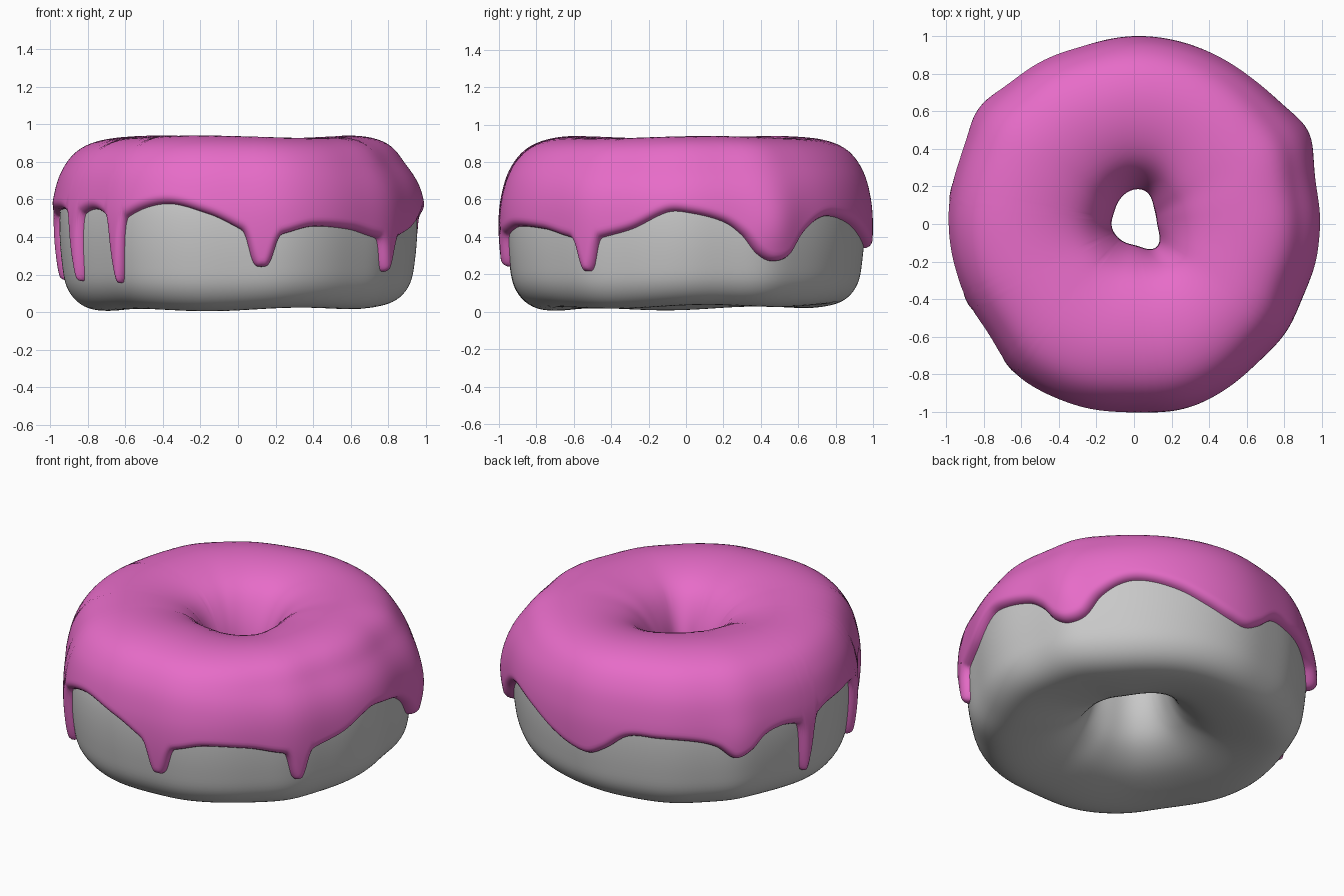
import bpy, math
from mathutils import Vector

if "Cube" in bpy.data.objects:
    bpy.data.objects.remove(bpy.data.objects["Cube"])

# Outline tables: alternating angle in degrees, value
OUTLINE = [0, 1.0, 14, .99, 28, 1.03, 38, 1.01, 60, 1.0, 90, 1.0, 105, .985, 120, 1.0, 134, 1.0, 143, 1.02,
           152, 1.0, 165, .99, 180, .995, 200, .985, 212, .975, 222, .985, 231, 1.02, 250, 1.03, 270, 1.0,
           285, 1.02, 300, 1.005, 313, .985, 325, .995, 336, .975, 348, .99]
HOLE = [0, .12, 45, .14, 65, .185, 90, .185, 120, .15, 150, .12, 180, .12, 225, .11, 270, .11, 290, .13,
        313, .18, 340, .14]
EDGE = [0, .53, 12, .48, 18, .41, 23, .31, 28, .27, 34, .30, 39, .41, 46, .49, 53, .51, 65, .47, 76, .40,
        84, .355, 91, .34, 97, .39, 105, .485, 115, .495, 127, .485, 135, .45, 141, .375, 147, .41,
        152, .48, 158, .505, 164, .51, 180, .54, 215, .55, 232, .53, 248, .575, 261, .52, 270, .46, 277, .42,
        285, .43, 294, .455, 308, .44, 318, .41, 332, .41, 342, .44, 354, .53]
# Narrow drips: angle, bottom height, half width in degrees
DRIPS = [(170, .17, 3.0), (205, .165, 3.1), (228.5, .155, 3.2), (277.5, .24, 4.3), (326, .215, 3.7)]
# Ring cross-section: (0 = hole side, 1 = outside), height
PROFILE = [(.72, .005), (.86, .04), (.95, .13), (.985, .27), (1, .45), (.985, .6), (.93, .74), (.82, .84),
           (.63, .885), (.4, .875), (.2, .815), (.08, .70), (.01, .55), (0, .42), (.04, .27), (.13, .15),
           (.29, .065), (.5, .02)]
NP = len(PROFILE)
THICK = .045


def periodic(table):
    """Smooth periodic function through a table of angle/value pairs."""
    a, v = table[0::2], table[1::2]
    n = len(a)
    A = lambda i: a[i % n] + 360 * (i // n)
    V = lambda i: v[i % n]
    M = lambda i: (V(i + 1) - V(i - 1)) / (A(i + 1) - A(i - 1))

    def f(t):
        t %= 360
        i = max(k for k in range(n) if a[k] <= t)
        h = A(i + 1) - A(i)
        s = (t - A(i)) / h
        return ((2*s**3 - 3*s*s + 1) * V(i) + (s**3 - 2*s*s + s) * h * M(i)
                + (3*s*s - 2*s**3) * V(i + 1) + (s**3 - s*s) * h * M(i + 1))
    return f


def softened(f, width):
    """Average of f over a window, to avoid creases."""
    return lambda t: sum(f(t + width * q / 4) * (5 - abs(q)) for q in range(-4, 5)) / 25


outline, hole, base_edge = softened(periodic(OUTLINE), 8), softened(periodic(HOLE), 18), periodic(EDGE)


def ang_diff(a, b):
    return (a - b + 180) % 360 - 180


def edge_height(t):
    z = base_edge(t)
    for a, bottom, w in DRIPS:
        u = ang_diff(t, a) / w
        z += (bottom - z) * (.87 * math.exp(-u ** 4) + .13 * math.exp(-(u / 2) ** 2))
    return z


def section(k):
    """Catmull-Rom point on the closed cross-section."""
    i = math.floor(k)
    s = k - i
    p = [PROFILE[(i + d) % NP] for d in (-1, 0, 1, 2)]
    return [.5 * (2*p[1][c] + (p[2][c] - p[0][c]) * s
                  + (2*p[0][c] - 5*p[1][c] + 4*p[2][c] - p[3][c]) * s*s
                  + (3*p[1][c] - p[0][c] - 3*p[2][c] + p[3][c]) * s**3) for c in (0, 1)]


def ring(t, R, h, k):
    """Radius and height on the dough at angle t, section parameter k."""
    u, z = section(k)
    r = h + (R - h) * u
    a = math.radians(t)
    if u > .5:   # flatter shoulder on the right side
        r -= .035 * max(0, math.cos(a)) ** 2 * math.exp(-((z - .78) / .1) ** 2) * min(1, (u - .5) * 3)
    low, high = max(0, 1 - z / .4), max(0, (z - .6) / .3)
    z += low * (.011 * (1 - math.cos(a - 4.05)) + .007 * (1 + math.sin(5 * a + 1)))
    z += high * .007 * math.sin(3 * a + 1)
    return r, z


def place(t, r, z):
    a = math.radians(t)
    return Vector((r * math.cos(a), r * math.sin(a), z))


def sizes(t):
    return outline(t) - THICK, hole(t) + THICK


def make_object(name, verts, rows, segs, closed, color):
    faces = []
    for i in range(segs):
        n = (i + 1) % segs
        for j in range(rows if closed else rows - 1):
            m = (j + 1) % rows
            faces.append((i*rows + j, n*rows + j, n*rows + m, i*rows + m))
    me = bpy.data.meshes.new(name)
    me.from_pydata(verts, [], faces)
    me.polygons.foreach_set("use_smooth", [True] * len(faces))
    me.materials.append(color)
    me.update()
    ob = bpy.data.objects.new(name, me)
    bpy.context.collection.objects.link(ob)
    return ob


def material(name, rgb):
    m = bpy.data.materials.new(name)
    m.diffuse_color = (*rgb, 1)
    m.use_nodes = True
    m.node_tree.nodes["Principled BSDF"].inputs["Base Color"].default_value = m.diffuse_color
    return m


# Dough ring
SEGS, ROWS = 240, 90
verts = []
for i in range(SEGS):
    t = 360 * i / SEGS
    R, h = sizes(t)
    verts += [place(t, *ring(t, R, h, NP * j / ROWS)) for j in range(ROWS)]
make_object("dough", verts, ROWS, SEGS, True, material("light grey", (.58, .58, .58)))

# Icing shell: follows the dough, with a rounded rim running along the drips
SEGS, ROWS, K_END, RIM = 720, 46, 12.75, .045
base, normal = [], []
for i in range(SEGS):
    t = 360 * i / SEGS
    R, h = sizes(t)
    target, lo, hi = edge_height(t), 1.0, 6.0
    for _ in range(24):
        mid = (lo + hi) / 2
        if ring(t, R, h, mid)[1] < target:
            lo = mid
        else:
            hi = mid
    col, ncol = [], []
    for j in range(ROWS):
        k = lo + (K_END - lo) * (j / (ROWS - 1)) ** 1.5
        r, z = ring(t, R, h, k)
        r1, z1 = ring(t, R, h, k - .03)
        r2, z2 = ring(t, R, h, k + .03)
        l = math.hypot(r2 - r1, z2 - z1)
        col.append(place(t, r, z))
        ncol.append(place(t, (z2 - z1) / l, -(r2 - r1) / l))
    base.append(col)
    normal.append(ncol)


def seg_dist(p, a, b):
    ab = b - a
    s = max(0, min(1, (p - a).dot(ab) / ab.length_squared))
    return (p - a - ab * s).length


verts = []
for i in range(SEGS):
    t = 360 * i / SEGS
    for j in range(ROWS):
        p = base[i][j]
        d = RIM
        if j < ROWS // 2 and p.z < .8:
            for q in range(-8, 8):
                a, b = base[(i + q) % SEGS][0], base[(i + q + 1) % SEGS][0]
                d = min(d, seg_dist(p, a, b))
        d = min(d, (p - base[i][-1]).length)
        thick = THICK
        if j < ROWS // 2:   # heavier blobs above the wide drips
            for a, amount in ((28, .025), (143, .015)):
                thick += amount * math.exp(-(ang_diff(t, a) / 8) ** 2 - ((p.z - .45) / .16) ** 2)
        off = -.008 + (thick + .008) * math.sqrt(max(0, 1 - (1 - d / RIM) ** 2))
        verts.append(p + normal[i][j] * off)
make_object("icing", verts, ROWS, SEGS, False, material("pink icing", (.80, .15, .58)))
